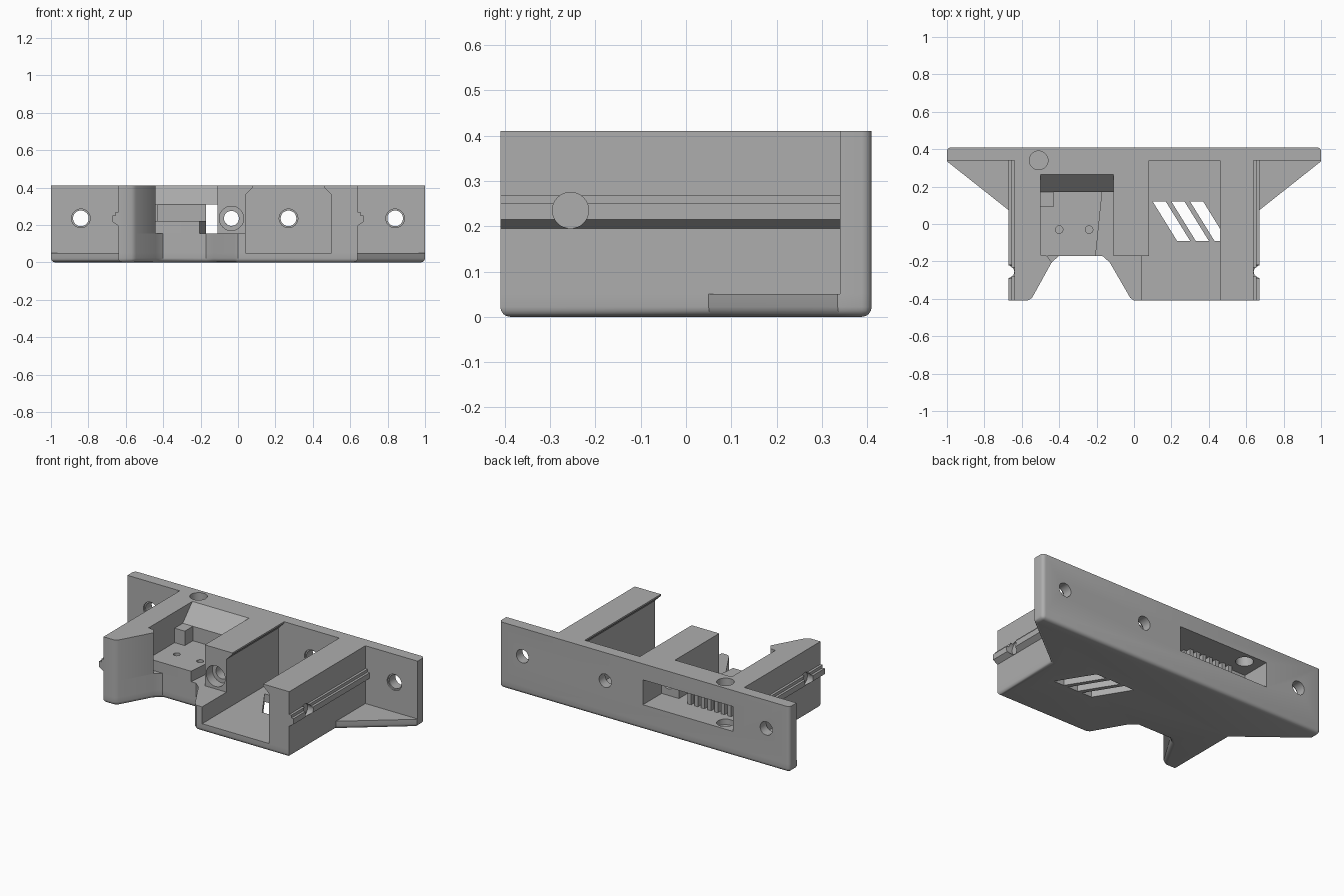
import bpy
import bmesh
from mathutils import Matrix

cube = bpy.data.objects.get("Cube")
if cube:
    bpy.data.objects.remove(cube)

grey = bpy.data.materials.new("plain_grey")
grey.use_nodes = True
colour = (0.42, 0.42, 0.42, 1)
grey.diffuse_color = colour
grey.node_tree.nodes["Principled BSDF"].inputs["Base Color"].default_value = colour

PLACE = {"x": lambda a, b, t: (t, a, b),
         "y": lambda a, b, t: (a, t, b),
         "z": lambda a, b, t: (a, b, t)}


def finish(name, bm):
    bmesh.ops.recalc_face_normals(bm, faces=bm.faces)
    mesh = bpy.data.meshes.new(name)
    bm.to_mesh(mesh)
    bm.free()
    mesh.materials.append(grey)
    obj = bpy.data.objects.new(name, mesh)
    bpy.context.collection.objects.link(obj)
    return obj


def prism(name, points, lo, hi, axis="z", rounded=None, radius=0.022):
    """Extrude a profile; optionally round the edges picked by a rule."""
    bm = bmesh.new()
    face = bm.faces.new([bm.verts.new(PLACE[axis](a, b, lo)) for a, b in points])
    out = bmesh.ops.extrude_face_region(bm, geom=[face])
    top = [v for v in out["geom"] if isinstance(v, bmesh.types.BMVert)]
    shift = PLACE[axis](0, 0, hi - lo)
    bmesh.ops.translate(bm, verts=top, vec=shift)
    bmesh.ops.recalc_face_normals(bm, faces=bm.faces)
    if rounded:
        edges = [e for e in bm.edges if rounded(e.verts[0].co, e.verts[1].co)]
        bmesh.ops.bevel(bm, geom=edges, offset=radius, segments=4,
                        profile=0.5, affect="EDGES")
    return finish(name, bm)


def box(name, x0, x1, y0, y1, z0, z1, **kw):
    return prism(name, [(x0, y0), (x1, y0), (x1, y1), (x0, y1)], z0, z1, **kw)


def cylinder(name, centre, radius, depth, axis):
    bm = bmesh.new()
    turn = {"x": Matrix.Rotation(1.5708, 4, "Y"),
            "y": Matrix.Rotation(1.5708, 4, "X"), "z": Matrix()}[axis]
    bmesh.ops.create_cone(bm, cap_ends=True, segments=32, radius1=radius,
                          radius2=radius, depth=depth,
                          matrix=Matrix.Translation(centre) @ turn)
    return finish(name, bm)


def cut(cutter, *targets):
    """Subtract a cutter from each target, then discard it."""
    cutter.hide_render = True
    for obj in targets:
        mod = obj.modifiers.new("cut", "BOOLEAN")
        mod.operation = "DIFFERENCE"
        mod.solver = "EXACT"
        mod.object = cutter
        bpy.context.view_layer.update()
        evaluated = obj.evaluated_get(bpy.context.evaluated_depsgraph_get())
        mesh = bpy.data.meshes.new_from_object(evaluated)
        obj.modifiers.clear()
        obj.data = mesh
    bpy.data.objects.remove(cutter)


BACK, INNER, FRONT = 0.41, 0.34, -0.41
SIDE, TOP, FLOOR, SHELF = 0.64, 0.41, 0.05, 0.155
notch = [(-0.57, FRONT), (-0.545, -0.395), (-0.44, -0.205), (-0.4, -0.17),
         (-0.17, -0.17), (-0.13, -0.205), (-0.02, -0.395), (0, FRONT)]


# Base with tapered wings and a front notch
def back_corner(a, b):
    return min(a.y, b.y) > 0.4 and abs(a.x - b.x) < 0.01


base = prism("base_plate",
             [(1, BACK), (-1, BACK), (-1, 0.335), (-SIDE, 0.05), (-SIDE, FRONT)]
             + notch + [(SIDE, FRONT), (SIDE, 0.05), (1, 0.335)], 0, FLOOR,
             rounded=lambda a, b: max(a.z, b.z) < 0.001 or back_corner(a, b))

# Rear mounting plate
plate = box("rear_plate", -1, 1, INNER, BACK, FLOOR, TOP,
            rounded=lambda a, b: back_corner(a, b) and abs(a.z - b.z) > 0.1)

# Raised floor around the notch
shelf = prism("raised_floor", [(0.04, INNER), (-SIDE, INNER), (-SIDE, FRONT)]
              + notch + [(0.04, FRONT)], FLOOR, SHELF)

# Upright walls, with lips over the open pocket
right_wall = prism("right_side_wall",
                   [(-0.5, INNER), (-SIDE, INNER), (-SIDE, FRONT)] + notch[:3]
                   + [(-0.465, -0.17), (-0.5, -0.165)], SHELF, TOP)
middle_wall = prism("middle_wall",
                    [(-0.11, SHELF), (0.04, SHELF), (0.04, 0.36), (0.08, 0.4),
                     (0.08, TOP), (-0.11, TOP)], -0.17, INNER, "y")
left_wall = prism("left_side_wall",
                  [(0.5, FLOOR), (SIDE, FLOOR), (SIDE, TOP), (0.46, TOP),
                   (0.46, 0.4), (0.5, 0.36)], FRONT, INNER, "y")

# Sloped bridge over the clamp passage
bridge = prism("sloped_bridge", [(0.17, 0.31), (INNER, 0.31), (INNER, TOP), (0.265, TOP)],
               -0.5, -0.11, "x")

# Clamp platform, toothed wall and corner post
platform = prism("clamp_platform", [(-0.5, 0.17), (-0.5, -0.165), (-0.465, -0.17),
                                    (-0.205, -0.17), (-0.17, 0.17)], SHELF, 0.22)
box("clamp_wall", -0.5, -0.17, 0.17, 0.225, SHELF, 0.31)
box("clamp_post", -0.5, -0.43, 0.09, 0.17, 0.22, 0.31)
for i in range(7):
    x = -0.49 + i * 0.046
    box(f"clamp_tooth_{i + 1}", x, x + 0.024, 0.225, 0.255, SHELF, 0.31)

# Side rails with a round detent
for side, name, wall in ((1, "left", left_wall), (-1, "right", right_wall)):
    rail = prism(f"{name}_rail", [(side * x, z) for x, z in (
        (0.64, 0.195), (0.67, 0.215), (0.67, 0.25), (0.655, 0.25),
        (0.655, 0.268), (0.64, 0.268))], FRONT, INNER, "y")
    cut(cylinder("detent_cutter", (side * 0.68, -0.255, 0.235), 0.04, 0.1, "x"),
        rail, wall)

# Rear window and the passage behind the clamp
cut(box("window_cutter", -0.61, 0.01, 0.225, 0.5, SHELF, 0.31), plate, right_wall, middle_wall)

# Bolt holes
for x in (-0.84, 0.27, 0.84):
    cut(cylinder("bolt_cutter", (x, 0.38, 0.235), 0.042, 0.3, "y"), plate)
    cut(cylinder("bolt_rim_cutter", (x, INNER, 0.235), 0.05, 0.02, "y"), plate)
cut(cylinder("bore_cutter", (-0.035, 0, 0.235), 0.04, 0.7, "y"), middle_wall)
cut(cylinder("bore_rim_cutter", (-0.035, -0.17, 0.235), 0.065, 0.12, "y"), middle_wall)
cut(cylinder("top_bore_cutter", (-0.51, INNER, 0.3), 0.05, 0.36, "z"),
    plate, right_wall, bridge, shelf)
for x in (-0.4, -0.24):
    cut(cylinder("pin_cutter", (x, -0.03, 0.22), 0.02, 0.09, "z"), platform)

# Plain diagonal vents in the pocket floor
for x in (0.1, 0.2, 0.3):
    cut(prism("vent_cutter", [(x, 0.12), (x + 0.07, 0.12), (x + 0.2, -0.09),
                              (x + 0.13, -0.09)], -0.1, 0.1), base)

# Smooth only the rounded surfaces
for obj in bpy.context.view_layer.objects:
    obj.select_set(obj.type == "MESH" and grey.name in obj.data.materials)
bpy.context.view_layer.objects.active = base
bpy.ops.object.shade_smooth_by_angle(angle=0.6)
